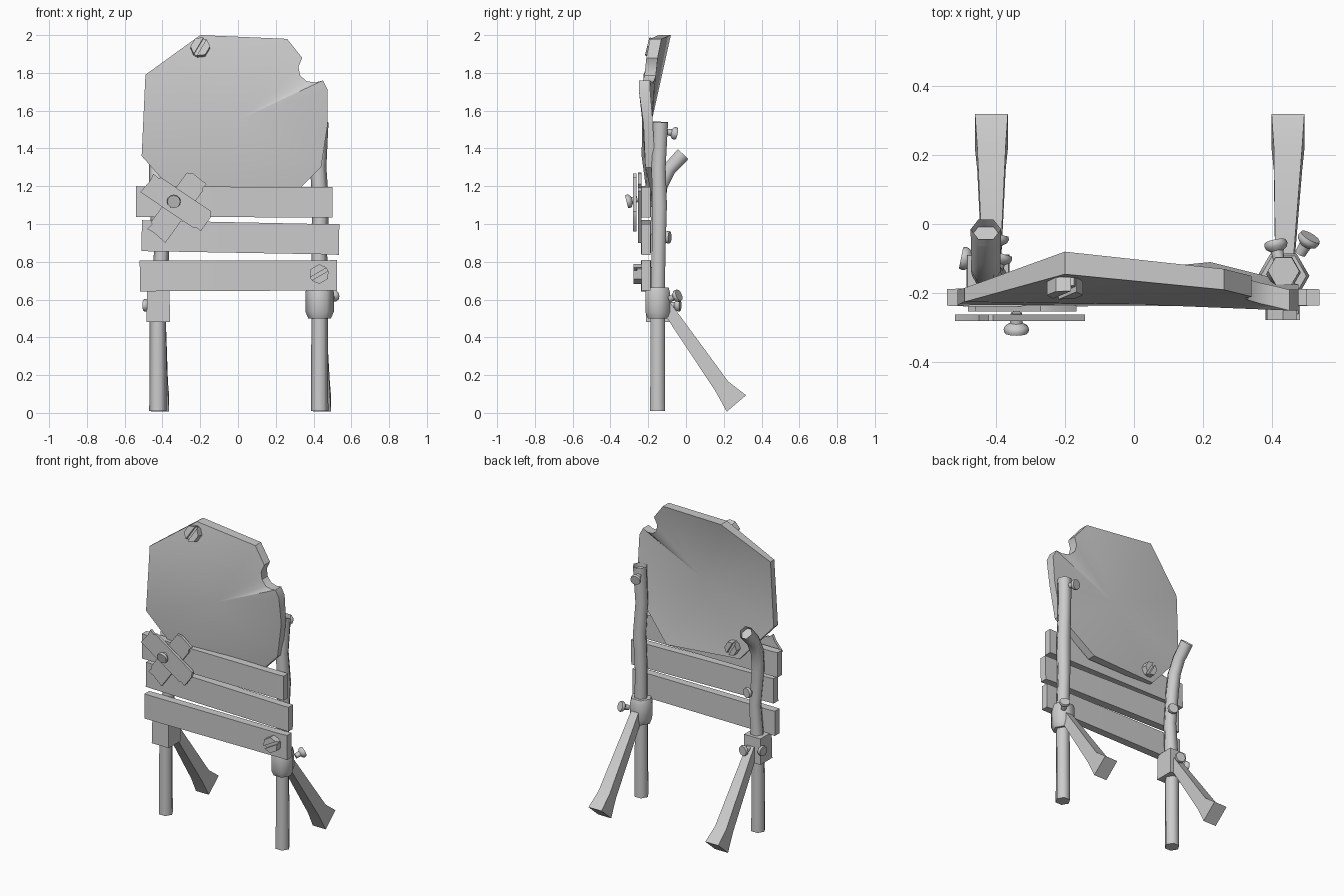
import bpy, bmesh, math
from mathutils import Vector, Matrix

if "Cube" in bpy.data.objects:
    bpy.data.objects.remove(bpy.data.objects["Cube"])

grey = bpy.data.materials.new("plain_grey")
grey.use_nodes = True
grey.diffuse_color = (0.6, 0.6, 0.6, 1)
grey.node_tree.nodes["Principled BSDF"].inputs["Base Color"].default_value = (0.6, 0.6, 0.6, 1)


def finish(name, bm, angle=30):
    bmesh.ops.recalc_face_normals(bm, faces=bm.faces)
    mesh = bpy.data.meshes.new(name)
    bm.to_mesh(mesh)
    bm.free()
    mesh.materials.append(grey)
    ob = bpy.data.objects.new(name, mesh)
    bpy.context.collection.objects.link(ob)
    bpy.ops.object.select_all(action="DESELECT")
    ob.select_set(True)
    bpy.context.view_layer.objects.active = ob
    bpy.ops.object.shade_smooth_by_angle(angle=math.radians(angle))
    return ob


def frame(t):
    """Side vectors for a ring that faces along t."""
    ref = Vector((0, 1, 0)) if abs(t.x) > 0.9 else Vector((1, 0, 0))
    u = (ref - t * ref.dot(t)).normalized()
    return u, t.cross(u)


def loft(name, path, sizes, sides=6, phase=0.0, angle=62, hollow=False):
    """Skin rings along a path; each size is a radius or a (wide, deep) pair."""
    bm = bmesh.new()
    pts = [Vector(p) for p in path]
    rings = []
    for i, p in enumerate(pts):
        t = (pts[min(i + 1, len(pts) - 1)] - pts[max(i - 1, 0)]).normalized()
        u, v = frame(t)
        a, b = sizes[i] if isinstance(sizes[i], tuple) else (sizes[i], sizes[i])
        ring = []
        for k in range(sides):
            w = phase + math.tau * k / sides
            ring.append(bm.verts.new(p + u * a * math.cos(w) + v * b * math.sin(w)))
        rings.append(ring)
    for lo, hi in zip(rings, rings[1:]):
        for k in range(sides):
            n = (k + 1) % sides
            bm.faces.new((lo[k], lo[n], hi[n], hi[k]))
    bm.faces.new(rings[0])
    cap = bm.faces.new(rings[-1])
    if hollow:
        bmesh.ops.inset_region(bm, faces=[cap], thickness=0.018)
        bmesh.ops.translate(bm, verts=cap.verts, vec=(pts[-2] - pts[-1]).normalized() * 0.03)
    return finish(name, bm, angle)


def prism(bm, outline, depth, matrix):
    """Extrude a flat outline along local z."""
    a = [bm.verts.new(matrix @ Vector((x, y, 0))) for x, y in outline]
    b = [bm.verts.new(matrix @ Vector((x, y, depth))) for x, y in outline]
    bm.faces.new(a)
    bm.faces.new(b)
    for i in range(len(a)):
        j = (i + 1) % len(a)
        bm.faces.new((a[i], a[j], b[j], b[i]))


def slotted_bolt(name, loc, direction, spin, r=0.052):
    """Hexagonal head with a slot between two raised halves."""
    t = Vector(direction).normalized()
    u, v = frame(t)
    m = Matrix.Translation(loc) @ Matrix((u, v, t)).transposed().to_4x4()
    m = m @ Matrix.Rotation(math.radians(spin), 4, "Z")
    hexa = [(r * math.cos(k * math.pi / 3), r * math.sin(k * math.pi / 3)) for k in range(6)]
    bm = bmesh.new()
    prism(bm, hexa, 0.025, m)
    for s in (1, -1):
        prism(bm, [(x, s * max(y, 0.009)) for x, y in hexa[:4]], 0.042, m)
    finish(name, bm)


def knob(name, loc, direction, r=0.037, stem=0.05):
    """Round-headed screw; loc is the centre of the head."""
    d = Vector(direction).normalized()
    p = Vector(loc)
    steps = [(-stem, 0.016), (-0.02, 0.018), (-0.01, r * 0.9), (0.0, r), (0.01, r * 0.92)]
    loft(name, [p + d * s for s, _ in steps], [q for _, q in steps], sides=12, angle=40)


# Dished back plate with a bitten corner: x, z, front y, thickness
rim = [(-0.2, 2.0, -0.145, 0.065), (0.26, 1.98, -0.19, 0.06), (0.34, 1.88, -0.21, 0.06),
       (0.32, 1.83, -0.215, 0.06), (0.33, 1.785, -0.22, 0.06), (0.365, 1.755, -0.23, 0.06),
       (0.41, 1.75, -0.24, 0.06), (0.45, 1.76, -0.25, 0.06), (0.475, 1.71, -0.25, 0.06),
       (0.475, 1.53, -0.225, 0.05), (0.44, 1.3, -0.215, 0.05), (0.22, 1.08, -0.165, 0.055),
       (-0.28, 1.1, -0.2, 0.04), (-0.51, 1.36, -0.235, 0.045), (-0.49, 1.79, -0.225, 0.04)]
bm = bmesh.new()
front = [bm.verts.new((x, y, z)) for x, z, y, t in rim]
back = [bm.verts.new((x, y + t, z)) for x, z, y, t in rim]
hubs = bm.verts.new((0, -0.232, 1.55)), bm.verts.new((0, -0.18, 1.55))
for i in range(len(rim)):
    j = (i + 1) % len(rim)
    bm.faces.new((front[i], front[j], back[j], back[i]))
    bm.faces.new((front[i], front[j], hubs[0]))
    bm.faces.new((back[i], back[j], hubs[1]))
finish("back_plate", bm, 35)

# Three planks with slightly thinner ends: left x, right x, left z, right z
planks = [(-0.54, 0.5, 1.118, 1.115), (-0.51, 0.535, 0.938, 0.918), (-0.52, 0.525, 0.725, 0.728)]
for n, (x0, x1, z0, z1) in enumerate(planks):
    ends = [(f, z0 + (z1 - z0) * (f - x0) / (x1 - x0)) for f in (x0, x0 + 0.06, x1 - 0.05, x1)]
    loft("plank_%d" % (n + 1), [(x, -0.212, z) for x, z in ends],
         [(0.034, 0.116), (0.037, 0.115), (0.035, 0.113), (0.033, 0.115)],
         sides=4, phase=math.pi / 4, angle=5)

# Crossed patch boards with nicked ends
nick = [(-0.19, -0.06), (0.15, -0.065), (0.16, -0.055), (0.19, -0.06), (0.195, 0.03), (0.18, 0.06),
        (-0.14, 0.065), (-0.15, 0.055), (-0.185, 0.06), (-0.18, 0.02)]
for name, tilt, y, c in (("patch_front", -33, -0.262, (-0.325, 1.08 + 0.035)),
                         ("patch_behind", 55, -0.235, (-0.325, 1.09))):
    m = Matrix.Translation((c[0], y, c[1])) @ Matrix.Rotation(math.pi / 2, 4, "X")
    bm = bmesh.new()
    prism(bm, nick, 0.018, m @ Matrix.Rotation(math.radians(tilt), 4, "Z"))
    finish(name, bm)

# Uprights: straight lower posts, wavy hollow upper posts
for name, x in (("left_lower_post", 0.432), ("right_lower_post", -0.424)):
    loft(name, [(x, -0.15, 0.01), (x, -0.15, 0.6)], [0.046, 0.043])
loft("left_upper_post",
     [(0.435, -0.15, 0.6), (0.43, -0.145, 0.85), (0.437, -0.14, 1.1), (0.425, -0.145, 1.3),
      (0.433, -0.135, 1.54)], [0.043, 0.042, 0.045, 0.043, 0.046], hollow=True)
loft("right_upper_post",
     [(-0.42, -0.15, 0.6), (-0.405, -0.147, 0.85), (-0.425, -0.15, 1.08), (-0.428, -0.135, 1.2),
      (-0.428, -0.09, 1.29), (-0.428, -0.015, 1.37)],
     [0.045, 0.04, 0.043, 0.043, 0.042, 0.044], hollow=True)

# Sleeves joining the posts
loft("left_sleeve", [(0.432, -0.15, z) for z in (0.5, 0.535, 0.64, 0.665)], [0.06, 0.075, 0.075, 0.066])
loft("right_sleeve", [(-0.422, -0.15, 0.48), (-0.422, -0.15, 0.65)], [0.088, 0.084],
     sides=4, phase=math.pi / 4, angle=30)

# Slanted rear braces that flare at the foot
for name, x, e in (("left_brace", 0.435, 0.01), ("right_brace", -0.412, 0.0)):
    loft(name, [(x, -0.11, 0.57), (x + e, 0.19, 0.14), (x + e, 0.267, 0.05)],
         [(0.038, 0.042), (0.058, 0.06), (0.067, 0.095)], sides=4, phase=math.pi / 4, angle=20)

# Bolts and round-headed screws
slotted_bolt("plate_top_bolt", (-0.2, -0.165, 1.93), (0, -1, 0.25), 60)
slotted_bolt("plate_low_bolt", (-0.24, -0.165, 1.17), (0, 1, 0), 60, 0.045)
slotted_bolt("plank_bolt", (0.43, -0.235, 0.735), (0, -1, 0), 30)
knob("patch_screw", (-0.34, -0.305, 1.12), (0, -1, -0.25))
for n, (loc, d) in enumerate([((0.41, -0.06, 1.48), (-0.2, 1, -0.2)), ((0.505, -0.045, 0.62), (0.6, 1, 0.4)),
                              ((-0.385, -0.095, 0.93), (0.3, 1, 0)), ((-0.395, -0.04, 0.57), (0.2, 1, 0)),
                              ((-0.49, -0.1, 0.57), (-1, 0.2, 0))]):
    knob("post_screw_%d" % (n + 1), loc, d, 0.034)
